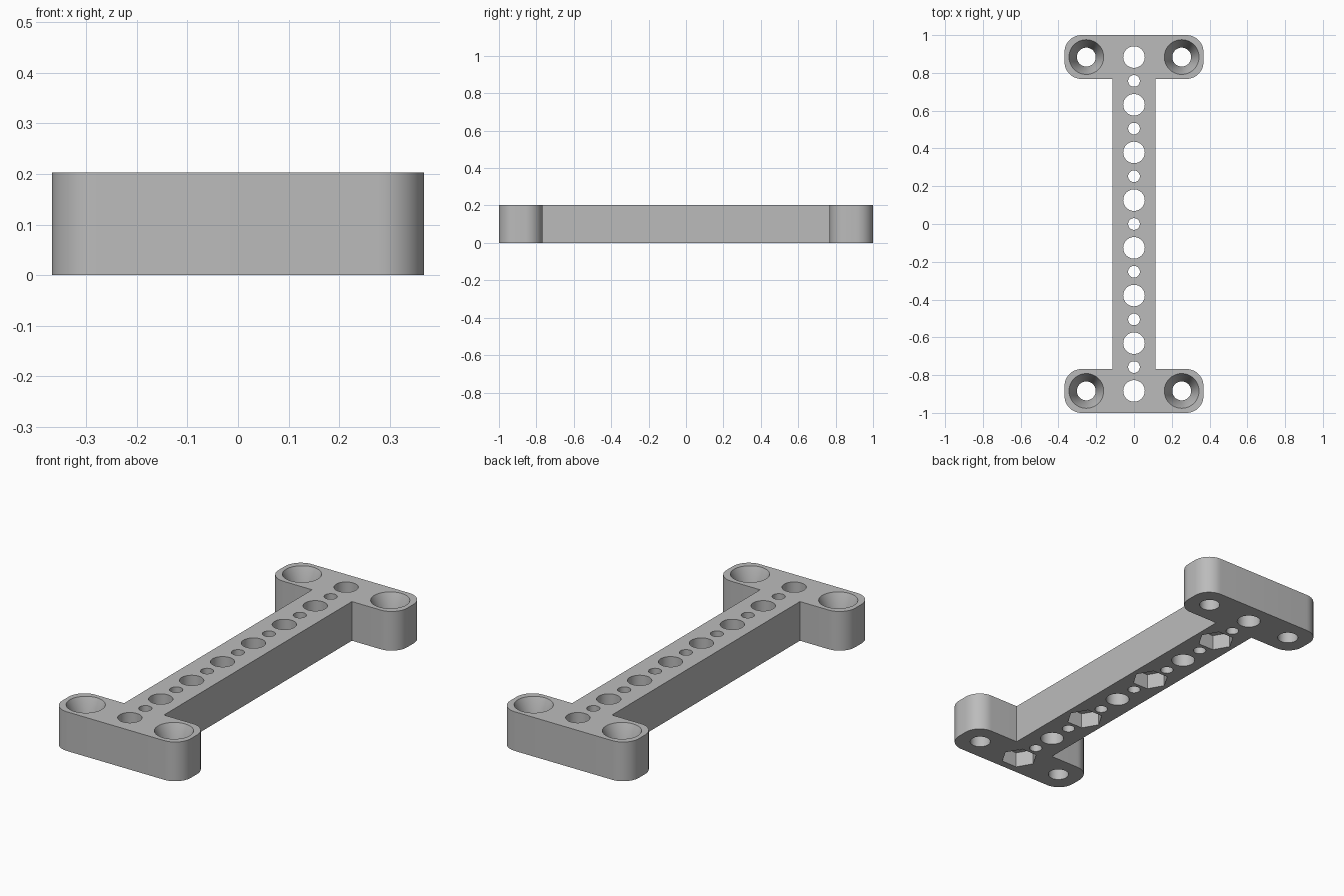
import bpy, bmesh, math

old = bpy.data.objects.get("Cube")
if old:
    bpy.data.objects.remove(old, do_unlink=True)

HEIGHT = 0.2025
PITCH = 0.2525
HALF_W, HALF_L, BAR_W, PAD_Y = 0.368, 1.0, 0.114, 0.768
CORNER = 0.09

grey = bpy.data.materials.new("plain grey")
grey.use_nodes = True
colour = (0.5, 0.5, 0.5, 1)
grey.diffuse_color = colour
grey.node_tree.nodes["Principled BSDF"].inputs["Base Color"].default_value = colour


def make_object(name, bm):
    bmesh.ops.recalc_face_normals(bm, faces=bm.faces)
    mesh = bpy.data.meshes.new(name)
    bm.to_mesh(mesh)
    bm.free()
    mesh.materials.append(grey)
    obj = bpy.data.objects.new(name, mesh)
    bpy.context.collection.objects.link(obj)
    return obj


def rounded(cx, cy, start, steps=12):
    """Quarter circle of outline points around a corner centre."""
    return [(cx + CORNER * math.cos(start + i / steps * math.pi / 2),
             cy + CORNER * math.sin(start + i / steps * math.pi / 2))
            for i in range(steps + 1)]


# I-shaped plate: the right half outline, then the same turned half a circle
half = [(BAR_W, -PAD_Y), (BAR_W, PAD_Y)]
half += rounded(HALF_W - CORNER, PAD_Y + CORNER, -math.pi / 2)
half += rounded(HALF_W - CORNER, HALF_L - CORNER, 0)
half += rounded(CORNER - HALF_W, HALF_L - CORNER, math.pi / 2)
half += rounded(CORNER - HALF_W, PAD_Y + CORNER, math.pi)
outline = half + [(-x, -y) for x, y in half]
bm = bmesh.new()
face = bm.faces.new([bm.verts.new((x, y, 0)) for x, y in outline])
top = bmesh.ops.extrude_face_region(bm, geom=[face])["geom"]
bmesh.ops.translate(bm, vec=(0, 0, HEIGHT),
                    verts=[v for v in top if isinstance(v, bmesh.types.BMVert)])
plate = make_object("mounting_plate", bm)


def add_cutter(name, x, y, rings, sides=48):
    """Solid of revolution through (radius, height) rings, cut from the plate."""
    bm = bmesh.new()
    loops = [[bm.verts.new((x + r * math.cos(2 * math.pi * i / sides),
                            y + r * math.sin(2 * math.pi * i / sides), z))
              for i in range(sides)] for r, z in rings]
    bm.faces.new(loops[0])
    bm.faces.new(loops[-1])
    for a, b in zip(loops, loops[1:]):
        for i in range(sides):
            j = (i + 1) % sides
            bm.faces.new((a[i], a[j], b[j], b[i]))
    cutter = make_object(name, bm)
    cutter.hide_render = True
    mod = plate.modifiers.new(name, "BOOLEAN")
    mod.operation = "DIFFERENCE"
    mod.solver = "EXACT"
    mod.object = cutter
    return cutter


cutters = []
LOW, HIGH = -0.05, HEIGHT + 0.05

# Row of large holes, every other one with a hexagonal nut pocket underneath
for i in range(8):
    y = (i - 3.5) * PITCH
    cutters.append(add_cutter("large_hole", 0, y, [(0.057, LOW), (0.057, HIGH)]))
    if i % 2 == 0:
        cutters.append(add_cutter("nut_pocket", 0, y, [(0.089, LOW), (0.089, 0.08)], 6))

# Small holes between the large ones
for i in range(-3, 4):
    cutters.append(add_cutter("small_hole", 0, i * PITCH, [(0.031, LOW), (0.031, HIGH)], 32))

# Countersunk corner holes
for x in (-PITCH, PITCH):
    for y in (-3.5 * PITCH, 3.5 * PITCH):
        cutters.append(add_cutter("screw_hole", x, y, [
            (0.05, LOW), (0.05, 0.1), (0.092, HEIGHT), (0.092, HIGH)]))

# Bake the cuts and shade the curved walls smooth
bpy.ops.object.select_all(action="DESELECT")
plate.select_set(True)
bpy.context.view_layer.objects.active = plate
for mod in list(plate.modifiers):
    bpy.ops.object.modifier_apply(modifier=mod.name)
for cutter in cutters:
    bpy.data.objects.remove(cutter, do_unlink=True)
bpy.ops.object.shade_smooth_by_angle(angle=math.radians(30))
